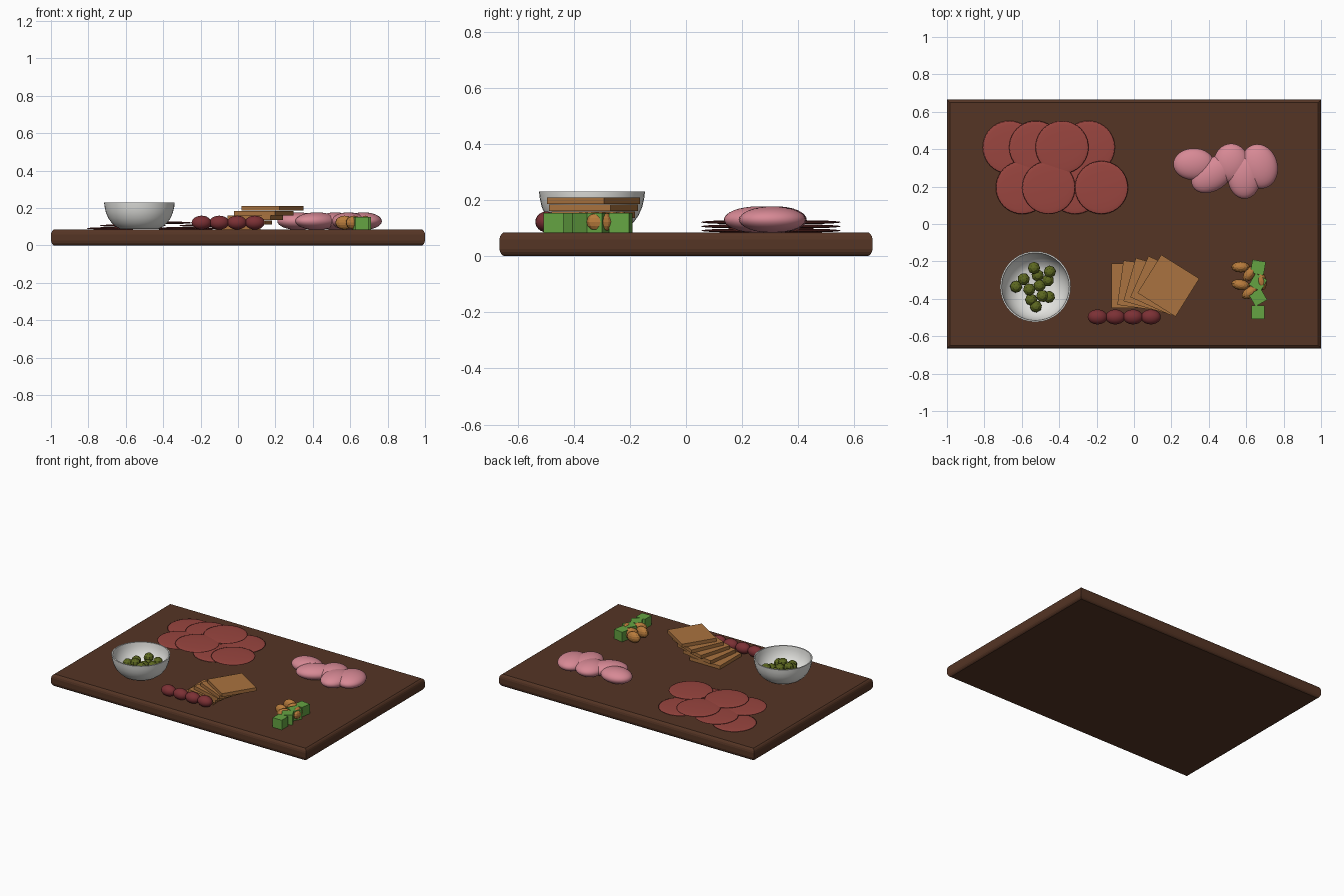
import bpy, bmesh, math
from mathutils import Matrix, Vector

if "Cube" in bpy.data.objects:
    bpy.data.objects.remove(bpy.data.objects["Cube"])


def material(name, r, g, b):
    m = bpy.data.materials.new(name)
    m.diffuse_color = (r, g, b, 1)
    m.use_nodes = True
    m.node_tree.nodes["Principled BSDF"].inputs["Base Color"].default_value = m.diffuse_color
    return m


WOOD = material("dark wood", 0.09, 0.035, 0.018)
SALAMI = material("salami red", 0.32, 0.06, 0.05)
HAM = material("ham pink", 0.68, 0.25, 0.30)
CRACKER = material("cracker tan", 0.40, 0.17, 0.05)
OLIVE = material("olive green", 0.11, 0.14, 0.015)
CHEESE = material("herb green", 0.13, 0.37, 0.055)
NUT = material("nut orange", 0.48, 0.20, 0.045)
GRAPE = material("grape red", 0.20, 0.03, 0.035)
CHINA = material("white china", 0.78, 0.78, 0.75)
TOP = 0.085  # board surface height


def finish(name, bm, mat, smooth=False):
    bmesh.ops.recalc_face_normals(bm, faces=bm.faces)
    me = bpy.data.meshes.new(name)
    bm.to_mesh(me)
    bm.free()
    me.materials.append(mat)
    for p in me.polygons:
        p.use_smooth = smooth
    ob = bpy.data.objects.new(name, me)
    bpy.context.collection.objects.link(ob)
    return ob


def place(loc, size, deg=0):
    return (Matrix.Translation(loc) @ Matrix.Rotation(math.radians(deg), 4, 'Z')
            @ Matrix.Diagonal((*size, 1)))


def ellipsoid(name, loc, radii, mat, deg=0, seg=32, rings=16, smooth=True):
    bm = bmesh.new()
    bmesh.ops.create_uvsphere(bm, u_segments=seg, v_segments=rings, radius=1,
                              matrix=place(loc, radii, deg))
    return finish(name, bm, mat, smooth)


def box(name, loc, size, mat, deg=0):
    bm = bmesh.new()
    bmesh.ops.create_cube(bm, size=1, matrix=place(loc, size, deg))
    return finish(name, bm, mat)


# Board: stacked rectangles give rounded long edges and sharp plan corners
bm = bmesh.new()
loops = []
for z, inset in [(0, .016), (.006, .008), (.014, .003), (.026, 0),
                 (.059, 0), (.071, .003), (.079, .008), (TOP, .016)]:
    x, y = 1 - inset, 0.665 - inset
    loops.append([bm.verts.new((sx * x, sy * y, z))
                  for sx, sy in [(-1, -1), (1, -1), (1, 1), (-1, 1)]])
for a, b in zip(loops, loops[1:]):
    for i in range(4):
        j = (i + 1) % 4
        bm.faces.new((a[i], a[j], b[j], b[i]))
bm.faces.new(loops[0][::-1])
bm.faces.new(loops[-1])
finish("board", bm, WOOD)

# Salami slices: two staggered rows in three layers
for k in range(8):
    row, i = divmod(k, 4)
    ellipsoid(f"salami_slice_{k + 1}",
              (-0.667 + 0.141 * i + 0.07 * row, 0.41 - 0.215 * row,
               TOP + 0.006 + 0.015 * (k % 3)),
              (0.142, 0.142, 0.007), SALAMI, seg=40, rings=12)

# Folded ham
for k, (x, y, rx, ry, deg) in enumerate([
        (0.32, 0.32, 0.11, 0.085, 0), (0.42, 0.265, 0.125, 0.085, 35),
        (0.52, 0.325, 0.095, 0.105, 0), (0.59, 0.255, 0.09, 0.12, 0),
        (0.67, 0.308, 0.098, 0.12, 15)]):
    ellipsoid(f"ham_fold_{k + 1}", (x, y, 0.13), (rx, ry, 0.047), HAM, deg)

# Bowl: revolved outer and inner profile
BX, BY = -0.527, -0.335
profile = [(0, .087), (.10, .087), (.125, .10), (.148, .12), (.166, .145),
           (.179, .175), (.186, .205), (.189, .23), (.181, .23), (.178, .205),
           (.171, .178), (.158, .15), (.14, .127), (.118, .109), (.095, .097), (0, .097)]
bm = bmesh.new()
vs = [bm.verts.new((r, 0, z)) for r, z in profile]
es = [bm.edges.new(p) for p in zip(vs, vs[1:])]
bmesh.ops.spin(bm, geom=vs + es, cent=(0, 0, 0), axis=(0, 0, 1),
               angle=2 * math.pi, steps=40)
bmesh.ops.remove_doubles(bm, verts=bm.verts, dist=1e-4)
bmesh.ops.translate(bm, verts=bm.verts, vec=Vector((BX, BY, 0)))
bowl = finish("bowl", bm, CHINA)
bpy.context.view_layer.objects.active = bowl
bowl.select_set(True)
bpy.ops.object.shade_smooth_by_angle(angle=math.radians(40))
bowl.select_set(False)

# Olives in the bowl
for k, (x, y) in enumerate([
        (-.535, -.235), (-.59, -.295), (-.515, -.275), (-.45, -.255), (-.46, -.30),
        (-.63, -.335), (-.56, -.35), (-.505, -.33), (-.55, -.405), (-.49, -.385),
        (-.455, -.39), (-.525, -.44)]):
    z = 0.165 - 0.014 * (k % 3)
    ellipsoid(f"olive_{k + 1}", (x, y, z), (.033, .033, .031), OLIVE,
              deg=k * 17, seg=8, rings=6, smooth=False)

# Fanned cracker stack
for i in range(5):
    box(f"cracker_{i + 1}", (0.046 * i, -0.33, TOP + 0.0125 + 0.025 * i),
        (0.24, 0.24, 0.024), CRACKER, -8 * i)

# Row of grapes
for i in range(4):
    ellipsoid(f"grape_{i + 1}", (-0.195 + 0.095 * i, -0.497, 0.122),
              (0.053, 0.04, 0.037), GRAPE, seg=20, rings=12)

# Green cubes
for i in range(4):
    box(f"green_cube_{i + 1}", (0.663, -0.472 + 0.08 * i, TOP + 0.034),
        (0.072, 0.072, 0.068), CHEESE, (0, 30, 60, 80)[i])

# Nuts
for k, (x, y, deg) in enumerate([(.57, -.23, 0), (.57, -.325, -10), (.62, -.365, 35),
                                 (.62, -.265, 50), (.68, -.305, 100)]):
    ellipsoid(f"nut_{k + 1}", (x, y, 0.122), (.05, .029, .037), NUT, deg,
              seg=12, rings=8, smooth=False)
